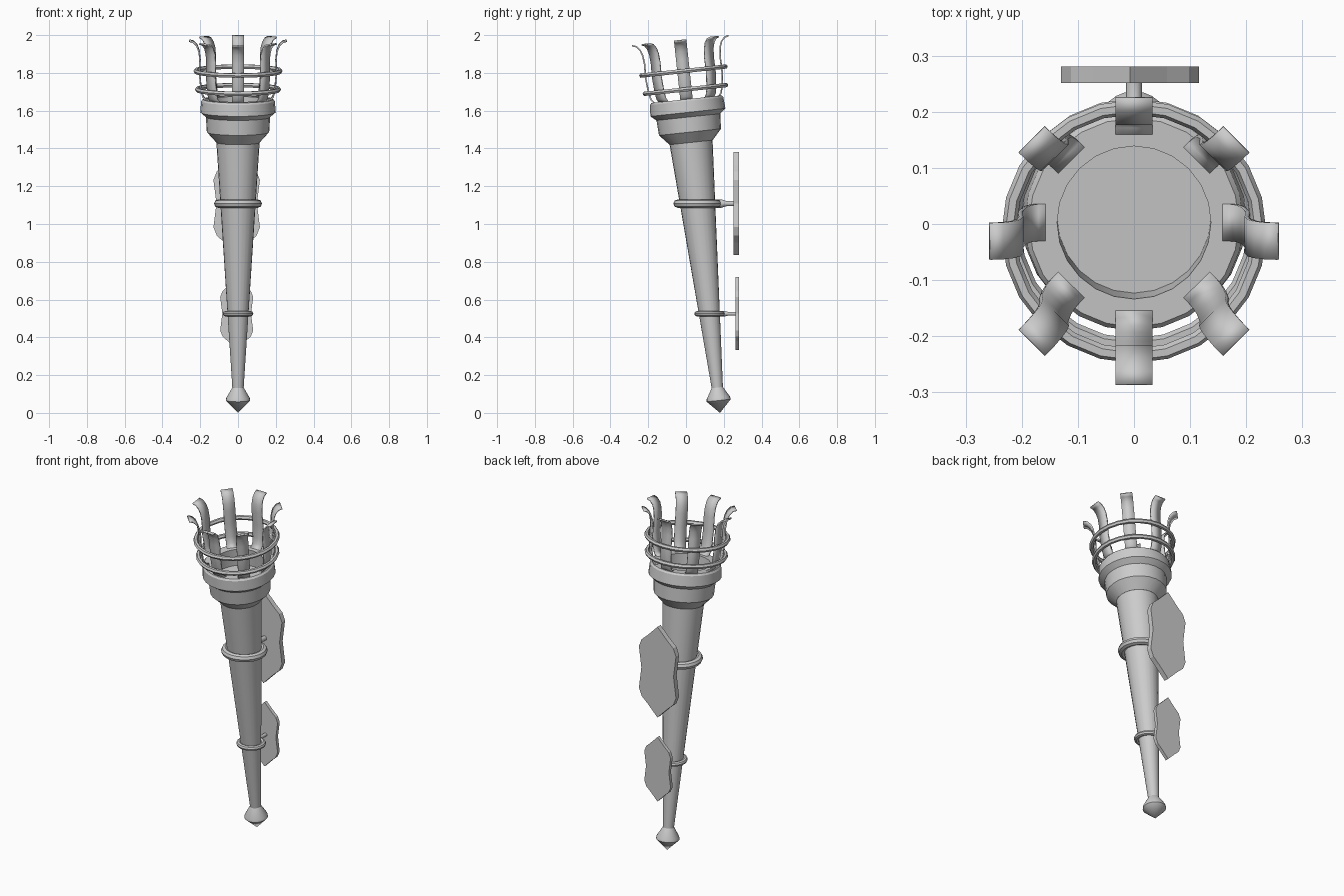
import bpy, bmesh, math
from mathutils import Matrix, Vector

if "Cube" in bpy.data.objects:
    bpy.data.objects.remove(bpy.data.objects["Cube"])

# Torch leans forward: its axis starts at y = 0.18 on the floor
TILT = Matrix.Translation((0, 0.18, 0)) @ Matrix.Rotation(math.radians(6.1), 4, 'X')


def add(name, bm, matrix=Matrix(), smooth=True):
    bmesh.ops.recalc_face_normals(bm, faces=bm.faces)
    me = bpy.data.meshes.new(name)
    bm.to_mesh(me)
    bm.free()
    ob = bpy.data.objects.new(name, me)
    bpy.context.collection.objects.link(ob)
    ob.matrix_world = matrix
    if smooth:
        bpy.ops.object.select_all(action='DESELECT')
        ob.select_set(True)
        bpy.context.view_layer.objects.active = ob
        bpy.ops.object.shade_smooth_by_angle(angle=math.radians(30))
    return ob


def lathe(name, profile, matrix, sides=24, closed=False):
    bm = bmesh.new()
    vs = [bm.verts.new((r, 0, z)) for r, z in profile]
    edges = [bm.edges.new(p) for p in zip(vs, vs[1:])]
    if closed:
        edges.append(bm.edges.new((vs[-1], vs[0])))
    bmesh.ops.spin(bm, geom=vs + edges, axis=(0, 0, 1), cent=(0, 0, 0),
                   angle=math.tau, steps=sides)
    bmesh.ops.remove_doubles(bm, verts=bm.verts, dist=1e-4)
    return add(name, bm, matrix)


def ring(name, major, minor, matrix, sides=24, tube=8):
    profile = [(major + minor * math.cos(math.tau * i / tube),
                minor * math.sin(math.tau * i / tube)) for i in range(tube)]
    return lathe(name, profile, matrix, sides, closed=True)


# Shaft with pointed finial
lathe("shaft", [(0, 0), (0.064, 0.066), (0.062, 0.08), (0.03, 0.135),
                (0.115, 1.45), (0, 1.45)], TILT)

# Stepped collar with recessed bowl
lathe("collar", [(0, 1.44), (0.115, 1.44), (0.165, 1.495), (0.17, 1.575),
                 (0.2, 1.6), (0.195, 1.66), (0.187, 1.67), (0.137, 1.67),
                 (0.137, 1.57), (0, 1.57)], TILT)

# Basket hoops
for label, s, r in (("upper", 1.82, 0.223), ("lower", 1.722, 0.215)):
    ring("basket_hoop_" + label, r, 0.013, TILT @ Matrix.Translation((0, 0, s)), 24, 6)

# Curled basket straps
STRAP = [(0.15, 1.665), (0.172, 1.668), (0.186, 1.685), (0.195, 1.72), (0.203, 1.80),
         (0.201, 1.88), (0.206, 1.925), (0.217, 1.955), (0.235, 1.975), (0.257, 1.982)]
for i in range(8):
    bm = bmesh.new()
    rows = [[bm.verts.new((r, w, z)) for w in (-0.033, 0.033)] for r, z in STRAP]
    for a, b in zip(rows, rows[1:]):
        bm.faces.new((a[0], a[1], b[1], b[0]))
    strap = add(f"basket_strap_{i + 1}", bm,
                TILT @ Matrix.Rotation(math.tau * i / 8, 4, 'Z'))
    mod = strap.modifiers.new("thickness", 'SOLIDIFY')
    mod.thickness = 0.008
    mod.offset = 0

# Wall brackets: clamp ring, rod and scalloped plate
HALF = [(0, 0.272), (0.066, 0.205), (0.105, 0.17), (0.123, 0.125), (0.107, 0),
        (0.123, -0.125), (0.105, -0.17), (0.066, -0.205), (0, -0.272)]
OUTLINE = HALF + [(-x, z) for x, z in HALF[-2:0:-1]]
for label, z, y, major, minor, rod, k, front in (
        ("upper", 1.108, 0.06, 0.105, 0.022, 0.014, 1.0, 0.251),
        ("lower", 0.525, 0.125, 0.067, 0.014, 0.010, 0.71, 0.261)):
    ring("clamp_ring_" + label, major, minor, Matrix.Translation((0, y, z)))

    start = y + major
    place = Matrix.Translation((0, start, z)) @ Matrix.Rotation(-math.pi / 2, 4, 'X')
    length = front + 0.005 - start
    lathe("bracket_rod_" + label, [(0, 0), (minor, 0), (minor, minor), (rod, minor * 2.2),
                                   (rod, length), (0, length)], place, 12)

    bm = bmesh.new()
    face = bm.faces.new([bm.verts.new((x * k - 0.007, front, h * k)) for x, h in OUTLINE])
    ext = bmesh.ops.extrude_face_region(bm, geom=[face], use_keep_orig=True)
    bmesh.ops.translate(bm, vec=(0, 0.281 - front, 0),
                        verts=[v for v in ext["geom"] if isinstance(v, bmesh.types.BMVert)])
    add("wall_plate_" + label, bm, Matrix.Translation((0, 0, z)), smooth=False)
